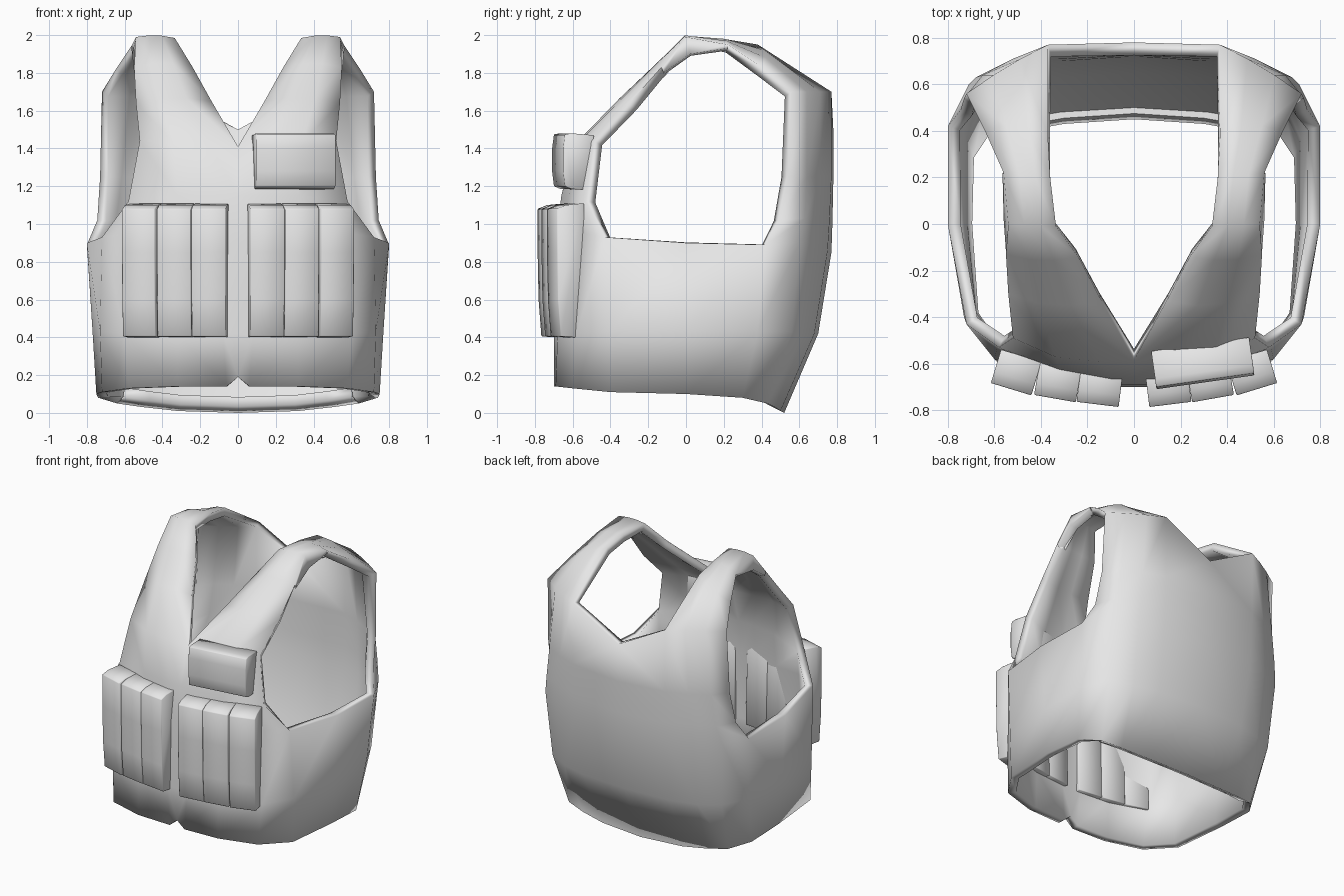
import bpy
import bmesh
import math
from mathutils import Vector, Matrix

cube = bpy.data.objects.get("Cube")
if cube:
    bpy.data.objects.remove(cube, do_unlink=True)

grey = bpy.data.materials.new("plain_grey")
grey.use_nodes = True
grey.diffuse_color = (0.8, 0.8, 0.8, 1)
grey.node_tree.nodes["Principled BSDF"].inputs["Base Color"].default_value = (0.8, 0.8, 0.8, 1)


def finish(bm, name, modifiers=(), angle=40):
    """Turn a bmesh into a smooth-shaded object with its modifiers applied."""
    mesh = bpy.data.meshes.new(name)
    bm.to_mesh(mesh)
    bm.free()
    mesh.materials.append(grey)
    obj = bpy.data.objects.new(name, mesh)
    bpy.context.collection.objects.link(obj)
    bpy.ops.object.select_all(action='DESELECT')
    obj.select_set(True)
    bpy.context.view_layer.objects.active = obj
    for kind, settings in modifiers:
        mod = obj.modifiers.new(kind.title(), kind)
        for key, value in settings.items():
            setattr(mod, key, value)
        bpy.ops.object.modifier_apply(modifier=mod.name)
    bpy.ops.object.shade_smooth_by_angle(angle=math.radians(angle))
    return obj


def add_grid(bm, rows):
    """Skin a list of equally long rows of points with quads."""
    verts = [[bm.verts.new(p) for p in row] for row in rows]
    for low, high in zip(verts, verts[1:]):
        for j in range(len(low) - 1):
            bm.faces.new((low[j], low[j + 1], high[j + 1], high[j]))


# Waist: half rings from front centre, around the side, to back centre
hem = [(0, -.70, .19), (.06, -.70, .14), (.32, -.69, .14), (.58, -.60, .13),
       (.72, -.40, .11), (.75, 0, .10), (.74, .30, .08), (.64, .43, .05),
       (.50, .47, .03), (.32, .50, .01), (0, .52, 0)]
belly = [(0, -.70, .42), (.08, -.70, .42), (.32, -.68, .42), (.60, -.58, .42),
         (.73, -.40, .43), (.77, 0, .43), (.77, .38, .43), (.68, .56, .43),
         (.53, .63, .42), (.35, .68, .42), (0, .70, .42)]
ribs = [(0, -.69, .90), (.09, -.69, .90), (.32, -.65, .90), (.59, -.54, .95),
        (.72, -.43, .93), (.80, 0, .90), (.80, .42, .89), (.71, .60, .90),
        (.54, .69, .88), (.37, .75, .86), (0, .77, .85)]

# Chest rows above the ribs
chest = [ribs[:4],
         [(0, -.66, 1.15), (.1, -.66, 1.15), (.32, -.62, 1.15), (.58, -.53, 1.12)],
         [(0, -.585, 1.41), (.15, -.59, 1.42), (.34, -.57, 1.43), (.52, -.49, 1.44)]]

# Shoulder strap: neck edge and arm edge, joined by slightly crowned rows
neck_edge = [(.14, -.33, 1.65), (.24, -.14, 1.83), (.335, -.01, 1.985),
             (.36, .20, 1.98), (.37, .38, 1.95), (.37, .77, 1.70)]
arm_edge = [(.54, -.30, 1.64), (.55, -.13, 1.83), (.54, 0, 1.99),
            (.56, .22, 1.95), (.64, .40, 1.83), (.72, .56, 1.70)]
crown = [(0, -.03, .02), (0, -.02, .02), (0, 0, .01), (0, 0, .01), (0, .03, .01), (0, .01, 0)]
strap = []
for a, b, c in zip(neck_edge, arm_edge, crown):
    strap.append([Vector(a).lerp(Vector(b), k / 3) + Vector(c) * (k in (1, 2))
                  for k in range(4)])

# Back panel rows, ending on the strap and the low neckline
back = [ribs[6:],
        [(.745, .49, 1.02), (.68, .63, 1.03), (.53, .70, 1.03), (.37, .76, 1.02), (0, .775, 1.0)],
        [(.73, .54, 1.25), (.65, .64, 1.25), (.52, .71, 1.25), (.37, .77, 1.25), (0, .78, 1.23)],
        strap[-1][::-1] + [(0, .78, 1.50)]]

# Rolled edges: under the shoulder point, and inside the back hem
shoulder_roll = [(.55, -.12, 1.80), (.56, .02, 1.90), (.565, .22, 1.93)]
hem_lip = [(x * .94, y - .07, z + .035) for x, y, z in hem[7:]]

shell = bmesh.new()
add_grid(shell, [hem, belly, ribs])
add_grid(shell, chest + strap)
add_grid(shell, back)
add_grid(shell, [shoulder_roll, arm_edge[1:4]])
add_grid(shell, [hem_lip, hem[7:]])
# Gusset at the front foot of the armhole
shell.faces.new([shell.verts.new(p) for p in (ribs[3], ribs[4], chest[1][3])])
bmesh.ops.remove_doubles(shell, verts=shell.verts, dist=0.0005)
finish(shell, "vest_shell", [
    ('MIRROR', dict(use_clip=True)),
    ('SOLIDIFY', dict(thickness=0.055, offset=-1, use_even_offset=False)),
], angle=100)


def pouch(name, profile, width, x, y, yaw):
    """Extrude a (y, z) side profile across x, then turn and place it."""
    bm = bmesh.new()
    face = bm.faces.new([bm.verts.new((-width / 2, py, pz)) for py, pz in profile])
    moved = bmesh.ops.extrude_face_region(bm, geom=[face])["geom"]
    bmesh.ops.translate(bm, vec=(width, 0, 0),
                        verts=[v for v in moved if isinstance(v, bmesh.types.BMVert)])
    bmesh.ops.recalc_face_normals(bm, faces=bm.faces)
    bmesh.ops.transform(bm, verts=bm.verts,
                        matrix=Matrix.Translation((x, y, 0)) @ Matrix.Rotation(yaw, 4, 'Z'))
    return finish(bm, name, [('BEVEL', dict(width=.004, segments=1))], angle=50)


# Magazine pouches: three per side, following the curve of the front
magazine_profile = [(.16, .395), (.01, .405), (-.005, .60), (-.01, .85), (-.01, 1.08),
                    (.04, 1.10), (.14, 1.11)]
for side, label in ((1, "left"), (-1, "right")):
    for i, (x, y, yaw) in enumerate(((.155, -.765, 7), (.338, -.74, 10), (.525, -.70, 17))):
        pouch(f"{label}_magazine_pouch_{i + 1}", magazine_profile, .182,
              side * x, y, side * math.radians(yaw))

# Chest pouch on the wearer's left, with a softly curved front
chest_profile = [(.12, 1.18), (.03, 1.185), (-.005, 1.20), (-.015, 1.28), (-.015, 1.40),
                 (-.005, 1.475), (.03, 1.48), (.15, 1.47)]
pouch("chest_pouch", chest_profile, .425, .305, -.665, math.radians(8))
